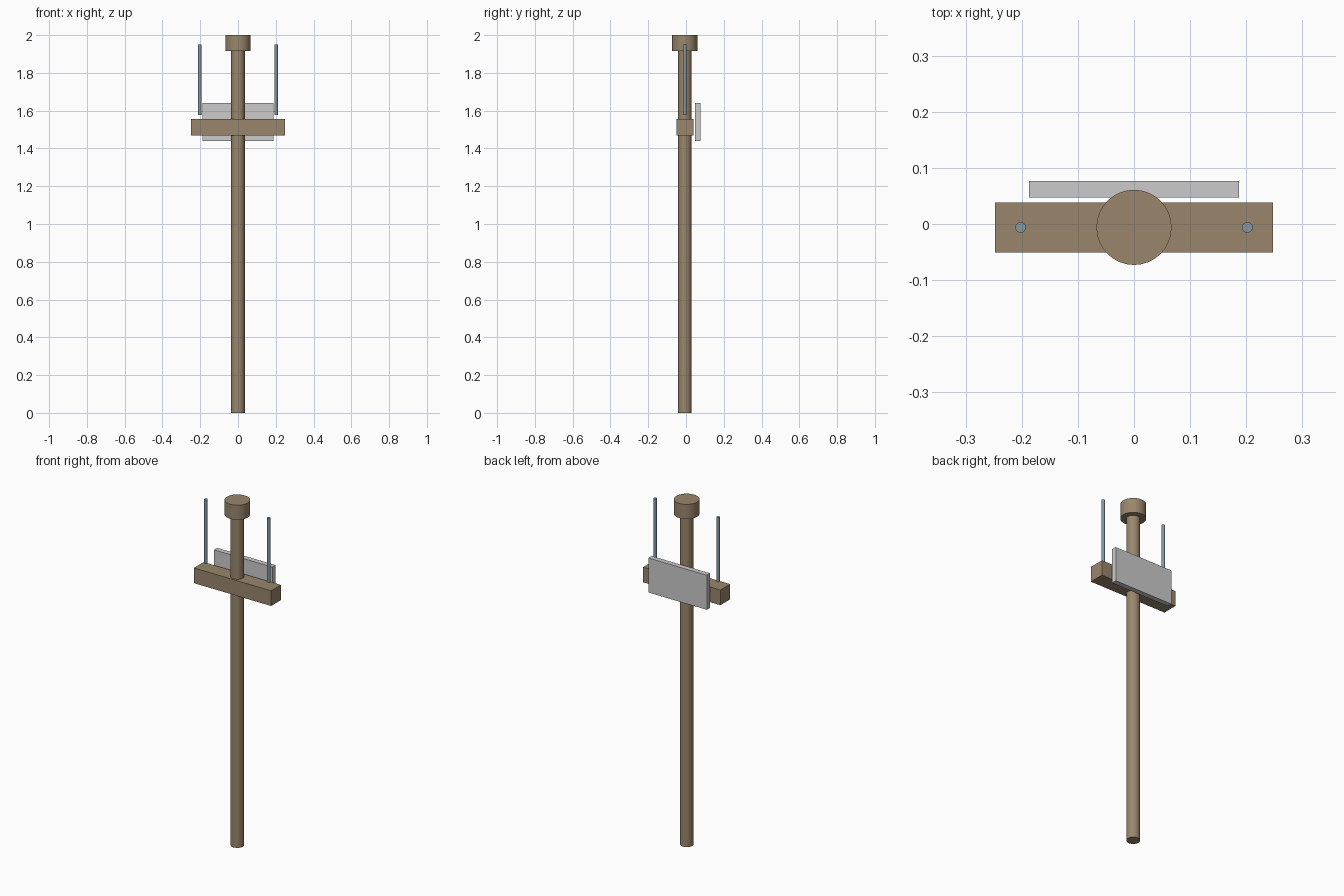
import bpy
import math

if "Cube" in bpy.data.objects:
    bpy.data.objects.remove(bpy.data.objects["Cube"])


def material(name, color):
    m = bpy.data.materials.new(name)
    m.diffuse_color = (*color, 1)
    m.use_nodes = True
    m.node_tree.nodes["Principled BSDF"].inputs["Base Color"].default_value = m.diffuse_color
    return m


wood = material("wood", (0.32, 0.24, 0.15))
steel = material("steel", (0.24, 0.31, 0.36))
AXIS_Y = -0.006


def finish(name, mat):
    obj = bpy.context.object
    obj.name = name
    if mat:
        obj.data.materials.append(mat)
    return obj


def cylinder(name, x, radius, z0, z1, sides, mat):
    bpy.ops.mesh.primitive_cylinder_add(
        vertices=sides, radius=radius, depth=z1 - z0,
        location=(x, AXIS_Y, (z0 + z1) / 2))
    finish(name, mat)
    bpy.ops.object.shade_smooth_by_angle(angle=math.radians(35))


def box(name, center, size, mat=None):
    bpy.ops.mesh.primitive_cube_add(size=1, location=center)
    finish(name, mat).scale = size
    bpy.ops.object.transform_apply(location=False, rotation=False, scale=True)


# Upright post and its wider cap
cylinder("post", 0, 0.036, 0, 1.96, 32, wood)
cylinder("post_cap", 0, 0.067, 1.915, 2.0, 32, wood)

# Square crossbeam through the post
box("crossbeam", (0, AXIS_Y, 1.512), (0.495, 0.089, 0.088), wood)

# Thin upright rods above the beam ends
for side, x in (("left", -0.202), ("right", 0.202)):
    cylinder(side + "_rod", x, 0.0095, 1.578, 1.95, 16, steel)

# Flat plate behind the beam
box("back_plate", (0, 0.062, 1.54), (0.374, 0.03, 0.2))
